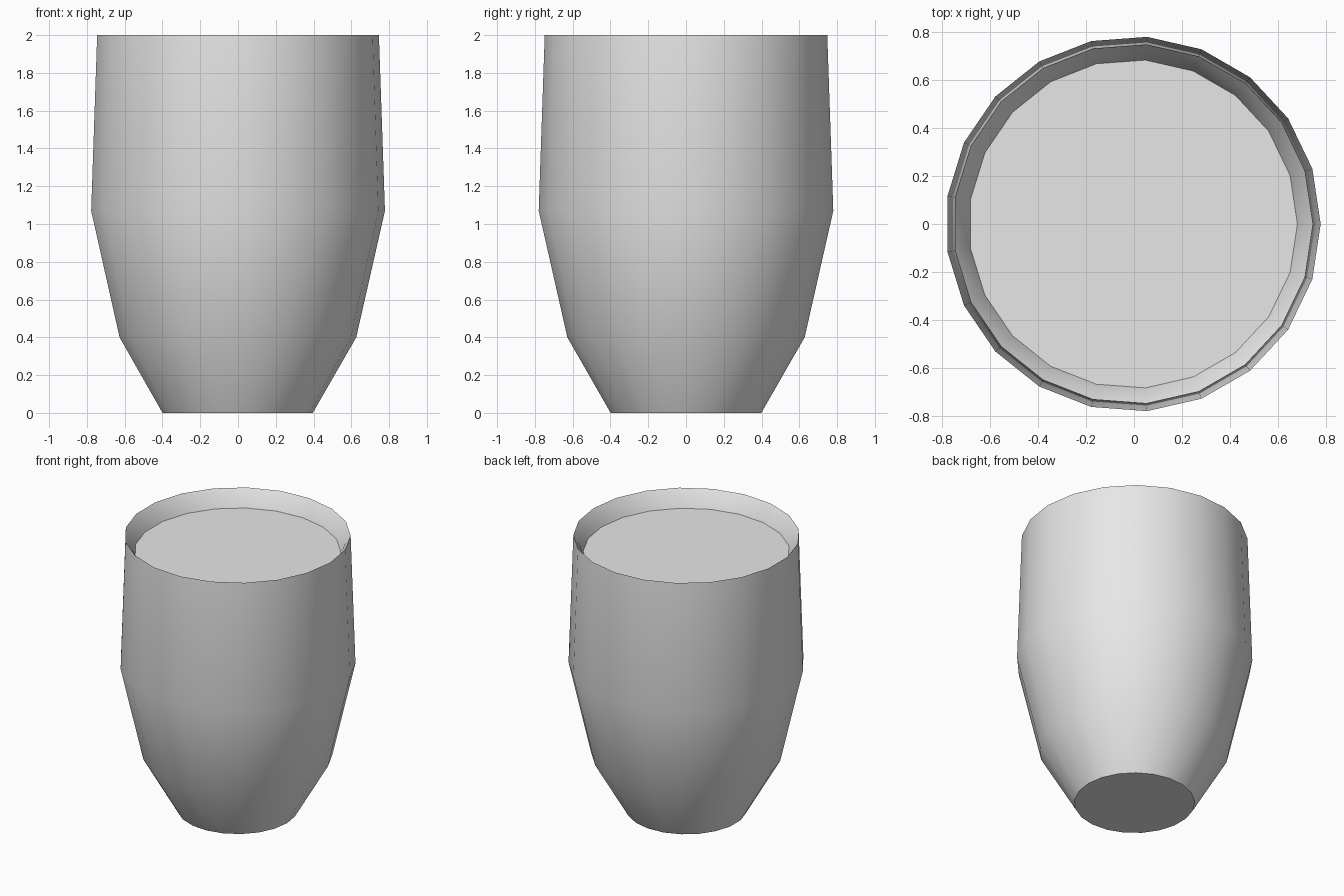
import bpy
import math

if "Cube" in bpy.data.objects:
    bpy.data.objects.remove(bpy.data.objects["Cube"])

SIDES = 21
SHIFT = -0.004  # an odd-sided ring is centred by its extents


def material(name, value):
    mat = bpy.data.materials.new(name)
    mat.use_nodes = True
    colour = (value, value, value, 1)
    mat.diffuse_color = colour
    mat.node_tree.nodes["Principled BSDF"].inputs["Base Color"].default_value = colour
    return mat


def lathe(name, profile, caps, mat):
    """Revolve (radius, height) points; caps lists the rings to close."""
    verts = [(r * math.cos(a) + SHIFT, r * math.sin(a), z)
             for r, z in profile
             for a in (math.tau * i / SIDES for i in range(SIDES))]
    faces = []
    for k in range(len(profile) - 1):
        for i in range(SIDES):
            j = (i + 1) % SIDES
            a, b = k * SIDES, (k + 1) * SIDES
            faces.append((a + i, a + j, b + j, b + i))
    for k, up in caps:
        ring = range(k * SIDES, (k + 1) * SIDES)
        faces.append(tuple(ring) if up else tuple(reversed(ring)))
    mesh = bpy.data.meshes.new(name)
    mesh.from_pydata(verts, [], faces)
    mesh.materials.append(mat)
    obj = bpy.data.objects.new(name, mesh)
    bpy.context.collection.objects.link(obj)
    bpy.ops.object.select_all(action="DESELECT")
    obj.select_set(True)
    bpy.context.view_layer.objects.active = obj
    bpy.ops.object.shade_smooth_by_angle(angle=math.radians(35))
    return obj


grey = material("light grey", 0.8)

# Cup wall: base, belly, rim, then down the inner lip
lathe("cup", [(0.4, 0), (0.63, 0.4), (0.782, 1.07), (0.75, 2),
              (0.715, 1.95), (0.685, 1.88)], [(0, False)], grey)

# Filled surface inside the cup
lathe("drink_surface", [(0.685, 1.88)], [(0, True)], grey)
